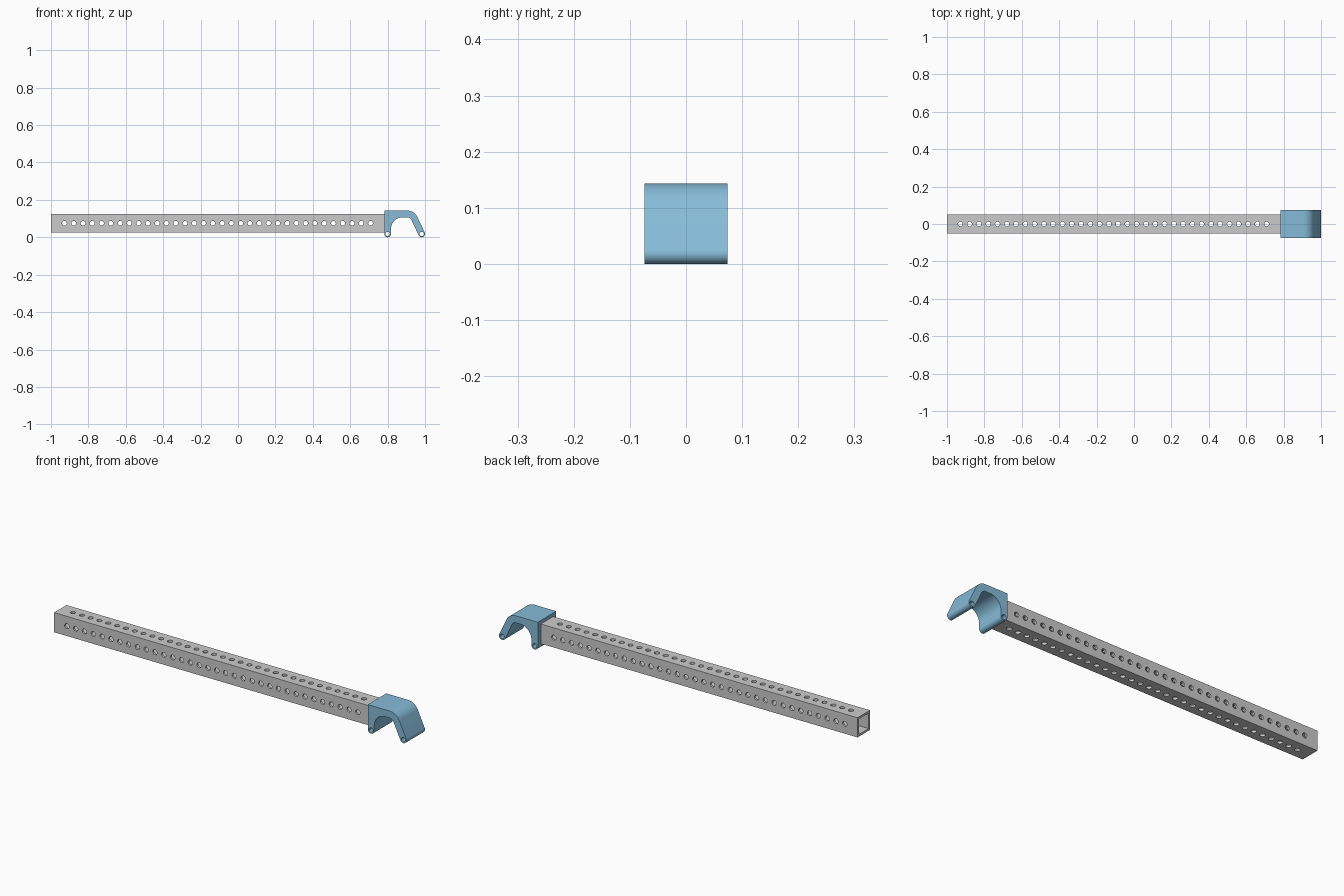
import bpy, bmesh
from math import sin, cos, pi, radians
from mathutils import Matrix

if "Cube" in bpy.data.objects:
    bpy.data.objects.remove(bpy.data.objects["Cube"])

X0, X1 = -1.0, 0.782      # tube ends
ZC = 0.075                # tube axis height
HOLES = [-0.928 + i * 0.0496 for i in range(34)]


def make_object(name, bm):
    bmesh.ops.recalc_face_normals(bm, faces=bm.faces)
    mesh = bpy.data.meshes.new(name)
    bm.to_mesh(mesh)
    bm.free()
    obj = bpy.data.objects.new(name, mesh)
    bpy.context.collection.objects.link(obj)
    return obj


def pin_cutter(name, centres, radius, axis, depth):
    """One helper object holding a row of parallel drill cylinders."""
    bm = bmesh.new()
    turn = Matrix.Rotation(pi / 2, 4, 'X') if axis == 'Y' else Matrix()
    for x, z in centres:
        bmesh.ops.create_cone(bm, cap_ends=True, segments=24, radius1=radius, radius2=radius,
                              depth=depth, matrix=Matrix.Translation((x, 0, z)) @ turn)
    obj = make_object(name, bm)
    obj.hide_render = True
    obj.hide_set(True)
    return obj


def drill(obj, cutter):
    mod = obj.modifiers.new(cutter.name, 'BOOLEAN')
    mod.operation = 'DIFFERENCE'
    mod.solver = 'EXACT'
    mod.object = cutter


def extrude(bm, faces, vec):
    res = bmesh.ops.extrude_face_region(bm, geom=faces)
    bmesh.ops.translate(bm, vec=vec, verts=[g for g in res['geom'] if isinstance(g, bmesh.types.BMVert)])


def smooth(obj):
    bpy.ops.object.select_all(action='DESELECT')
    bpy.context.view_layer.objects.active = obj
    obj.select_set(True)
    bpy.ops.object.shade_smooth_by_angle(angle=radians(30))


# Square hollow tube
bm = bmesh.new()
corners = [(-1, -1), (1, -1), (1, 1), (-1, 1)]
outer, inner = [[bm.verts.new((X0, y * h, ZC + z * h)) for y, z in corners] for h in (0.05, 0.039)]
ring = [bm.faces.new((outer[i], outer[(i + 1) % 4], inner[(i + 1) % 4], inner[i])) for i in range(4)]
extrude(bm, ring, (X1 - X0, 0, 0))
tube = make_object("square_tube", bm)

# Adjustment holes through both pairs of walls
drill(tube, pin_cutter("side_hole_cutter", [(x, ZC) for x in HOLES], 0.0125, 'Y', 0.2))
drill(tube, pin_cutter("top_hole_cutter", [(x, ZC) for x in HOLES], 0.0125, 'Z', 0.2))
smooth(tube)


# Arched saddle bracket profile
def arc(cx, cz, r, a0, a1, n=12):
    return [(cx + r * cos(radians(a0 + (a1 - a0) * i / n)),
             cz + r * sin(radians(a0 + (a1 - a0) * i / n))) for i in range(n + 1)]


TILT = 24
profile = [(0.782, 0.143)]
profile += arc(0.905, 0.083, 0.060, 90, TILT)              # outer shoulder
profile += arc(0.982, 0.018, 0.018, TILT, TILT - 180, 16)  # slanted leg tip
profile += arc(0.905, 0.083, 0.024, TILT, 90)              # inner shoulder
profile += arc(0.880, 0.045, 0.062, 90, 180, 16)           # inner arch
profile += arc(0.800, 0.018, 0.018, 0, -180, 16)           # straight leg tip

bm = bmesh.new()
face = bm.faces.new([bm.verts.new((x, -0.074, z)) for x, z in profile])
extrude(bm, [face], (0, 0.148, 0))
saddle = make_object("saddle_bracket", bm)
drill(saddle, pin_cutter("pin_hole_cutter", [(0.800, 0.018), (0.982, 0.018)], 0.0115, 'Y', 0.3))
smooth(saddle)

blue = bpy.data.materials.new("blue_paint")
blue.diffuse_color = (0.24, 0.50, 0.69, 1)
blue.use_nodes = True
blue.node_tree.nodes["Principled BSDF"].inputs["Base Color"].default_value = blue.diffuse_color
saddle.data.materials.append(blue)
